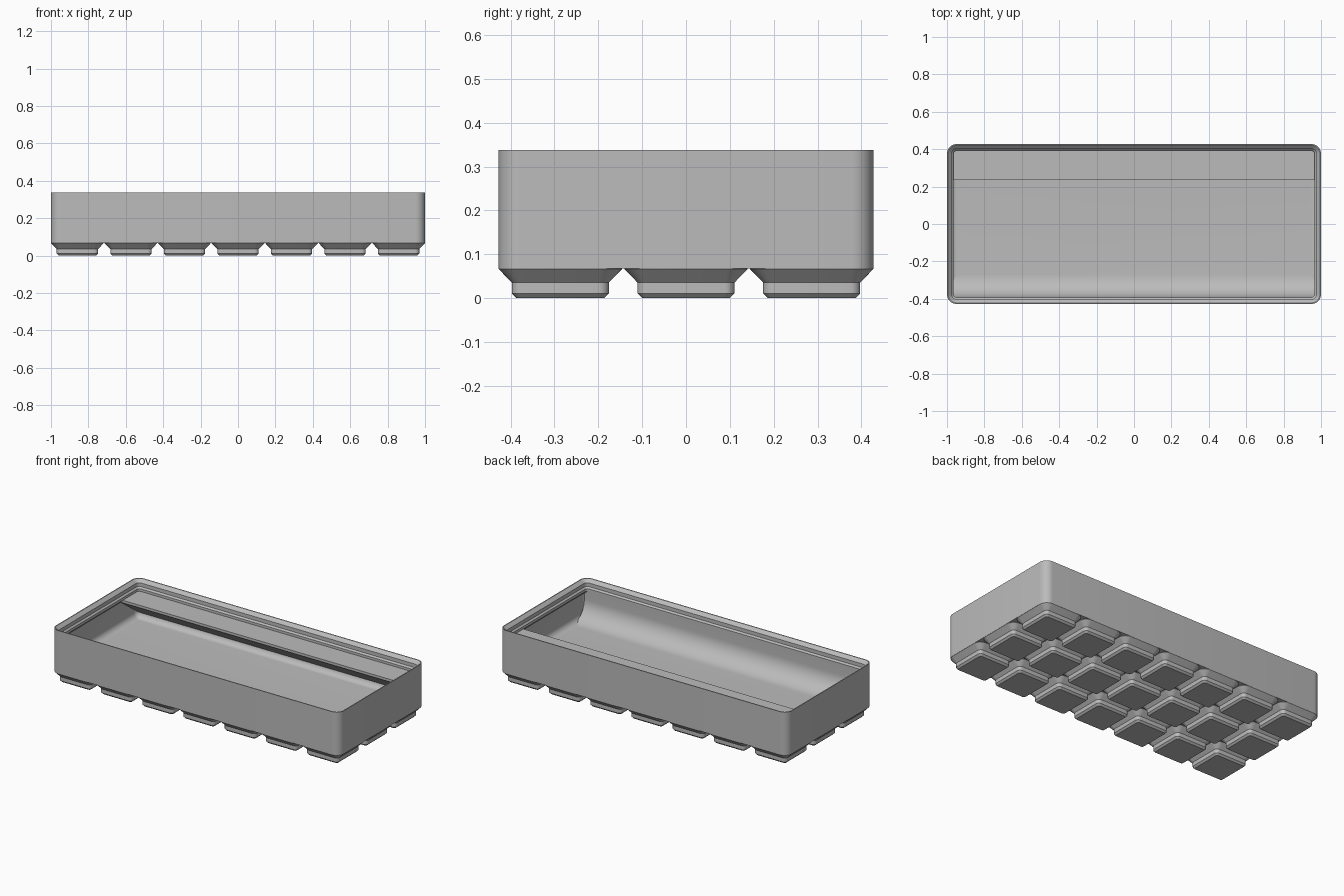
import bpy, bmesh, math

cube = bpy.data.objects.get("Cube")
if cube:
    bpy.data.objects.remove(cube)

# Main dimensions
HX, HY, TOP = 1.0, 0.4275, 0.338
PITCH = 0.2866
BASE, FLOOR, SHELF = 0.068, 0.0956, 0.271
CORNER, WALL, LIP = 0.051, 0.013, 0.0355
FILLET, SCOOP = 0.038, 0.12

grey = bpy.data.materials.new("plain grey")
grey.use_nodes = True
colour = (0.5, 0.5, 0.5, 1)
grey.diffuse_color = colour
grey.node_tree.nodes["Principled BSDF"].inputs["Base Color"].default_value = colour


def finish(name, bm):
    bmesh.ops.recalc_face_normals(bm, faces=bm.faces)
    mesh = bpy.data.meshes.new(name)
    bm.to_mesh(mesh)
    bm.free()
    mesh.materials.append(grey)
    obj = bpy.data.objects.new(name, mesh)
    bpy.context.collection.objects.link(obj)
    bpy.ops.object.select_all(action='DESELECT')
    obj.select_set(True)
    bpy.context.view_layer.objects.active = obj
    bpy.ops.object.shade_smooth_by_angle(angle=math.radians(30))
    return obj


def rounded_ring(bm, hx, hy, radius, z, steps=8):
    """One rounded rectangle of vertices."""
    ring = []
    for corner, (sx, sy) in enumerate([(1, 1), (-1, 1), (-1, -1), (1, -1)]):
        for i in range(steps + 1):
            a = math.pi / 2 * (corner + i / steps)
            ring.append(bm.verts.new((sx * (hx - radius) + radius * math.cos(a),
                                      sy * (hy - radius) + radius * math.sin(a), z)))
    return ring


def loft(name, sections):
    """Skin a stack of (half x, half y, radius, z) sections and cap both ends."""
    bm = bmesh.new()
    rings = [rounded_ring(bm, *s) for s in sections]
    for a, b in zip(rings, rings[1:]):
        n = len(a)
        for i in range(n):
            j = (i + 1) % n
            bm.faces.new((a[i], a[j], b[j], b[i]))
    bm.faces.new(rings[0])
    bm.faces.new(rings[-1])
    return finish(name, bm)


def prism(name, profile, half_x):
    """Extrude a side profile of (y, z) points across the tray."""
    bm = bmesh.new()
    face = bm.faces.new([bm.verts.new((-half_x, y, z)) for y, z in profile])
    out = bmesh.ops.extrude_face_region(bm, geom=[face])
    moved = [v for v in out["geom"] if isinstance(v, bmesh.types.BMVert)]
    bmesh.ops.translate(bm, verts=moved, vec=(2 * half_x, 0, 0))
    return finish(name, bm)


# Tray body: outside wall, stepped rim, then the cavity down to the floor
steps = [(0, BASE), (0, TOP), (0.006, TOP), (0.026, 0.319), (0.026, 0.296),
         (LIP, 0.2867), (LIP, 0.270), (WALL, 0.248)]
for i in range(9):
    a = math.pi / 2 * i / 8
    steps.append((WALL + FILLET * (1 - math.cos(a)),
                  FLOOR + FILLET * (1 - math.sin(a))))
loft("tray_body", [(HX - d, HY - d, max(CORNER - d, 0.006), z) for d, z in steps])

# Curved scoop along the inside of the front wall
front = -HY + LIP
inside = HY - WALL + 0.0015
curve = [(front + SCOOP * (1 - math.cos(a)), FLOOR + SCOOP * (1 - math.sin(a)))
         for a in (math.pi / 2 * i / 16 for i in range(17))]
prism("front_scoop",
      [(-inside, SHELF)] + [(front, SHELF)] + curve
      + [(front + SCOOP, FLOOR - 0.006), (-inside, FLOOR - 0.006)], 0.98)

# Label shelf at the back with a sloping underside
edge = 0.235
lip_z = SHELF - 0.016
prism("label_shelf",
      [(edge, SHELF), (inside, SHELF),
       (inside, lip_z - (inside - edge) * math.tan(math.radians(36))),
       (edge, lip_z)], 0.98)

# Grid of stepped feet
foot_steps = [(0.0997, 0.011, 0), (0.1106, 0.022, 0.0109),
              (0.1106, 0.022, 0.0355), (0.1408, CORNER, 0.0665),
              (0.1408, CORNER, BASE + 0.002)]
foot = loft("foot", [(h, h, r, z) for h, r, z in foot_steps])
for col in range(-3, 4):
    for row in range(-1, 2):
        if col == 0 and row == 0:
            continue
        copy = foot.copy()
        copy.name = "foot_%d_%d" % (col + 4, row + 2)
        copy.location = (col * PITCH * 0.9985, row * PITCH, 0)
        bpy.context.collection.objects.link(copy)
foot.name = "foot_4_2"
